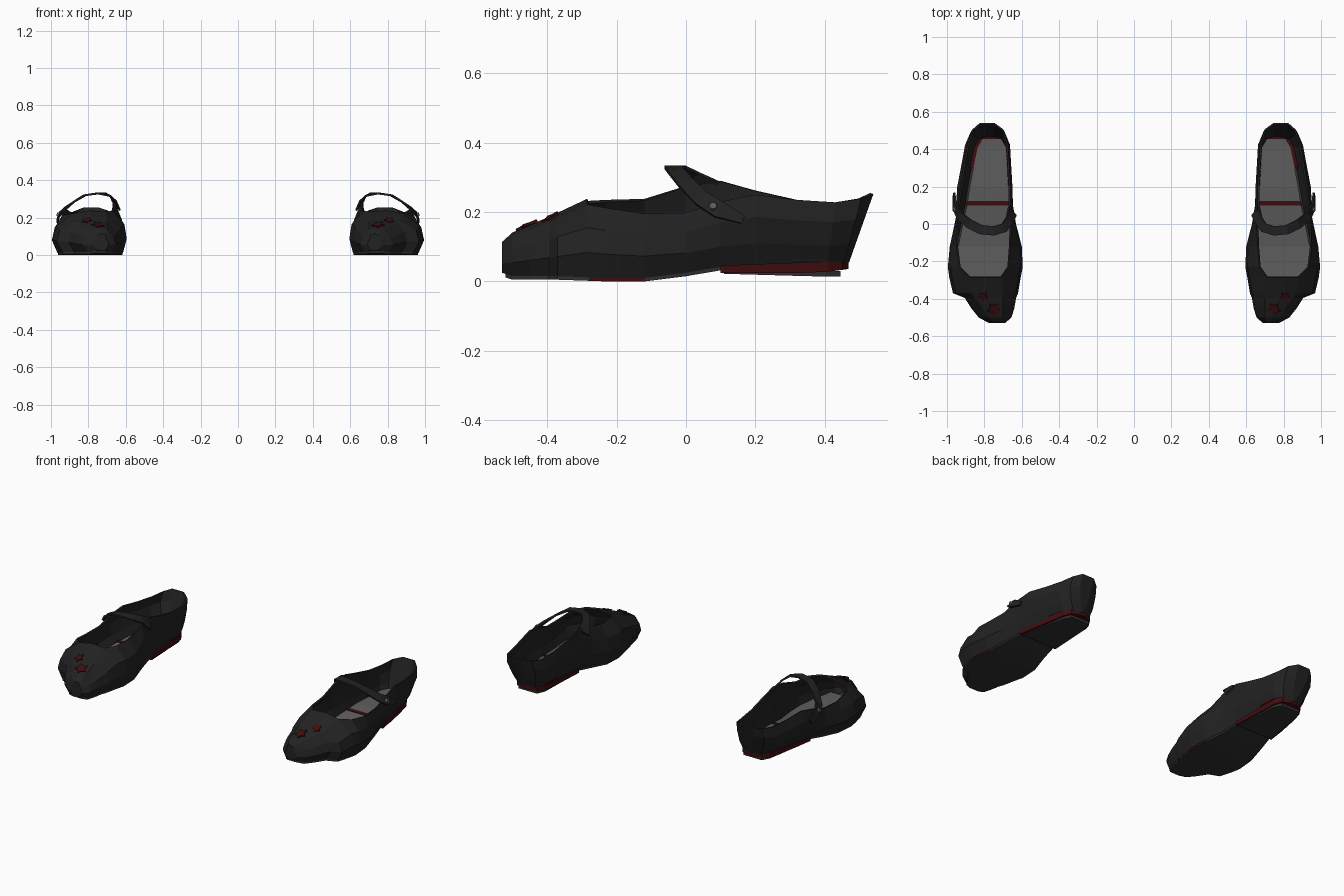
import bpy, bmesh, math
from mathutils import Vector
from mathutils.bvhtree import BVHTree

if "Cube" in bpy.data.objects:
    bpy.data.objects.remove(bpy.data.objects["Cube"])


def material(name, rgb):
    m = bpy.data.materials.new(name)
    m.diffuse_color = (*rgb, 1)
    m.use_nodes = True
    m.node_tree.nodes["Principled BSDF"].inputs["Base Color"].default_value = m.diffuse_color
    return m


BLACK = material("black leather", (0.016, 0.016, 0.016))
SOLE = material("dark grey rubber", (0.03, 0.03, 0.03))
GREY = material("grey lining", (0.11, 0.11, 0.11))
RED = material("dark red", (0.05, 0.004, 0.005))


def finish(name, bm, mats, thickness=0):
    """Turn a bmesh into a flat-shaded object mirrored to the other foot."""
    bmesh.ops.delete(bm, geom=[v for v in bm.verts if not v.link_faces], context='VERTS')
    bmesh.ops.recalc_face_normals(bm, faces=bm.faces)
    me = bpy.data.meshes.new(name)
    bm.to_mesh(me)
    bm.free()
    ob = bpy.data.objects.new(name, me)
    bpy.context.collection.objects.link(ob)
    for m in mats:
        me.materials.append(m)
    if thickness:
        s = ob.modifiers.new("thickness", 'SOLIDIFY')
        s.thickness, s.offset = thickness, -1
    ob.modifiers.new("other foot", 'MIRROR')
    return ob


# Stations from toe to heel:
# y, lean at top, x inner, x outer, z bottom, rim x inner, rim x outer, rim z inner, rim z outer
ST = [
    (-.530, .00, .690, .775, .025, .71, .75, .108, .105),
    (-.500, .00, .655, .830, .015, .70, .78, .135, .130),
    (-.450, .00, .640, .870, .015, .70, .81, .157, .150),
    (-.395, .00, .630, .905, .015, .70, .85, .180, .172),
    (-.370, .00, .620, .968, .015, .70, .87, .192, .182),
    (-.285, .00, .606, .988, .012, .71, .88, .232, .222),
    (-.230, .00, .595, .995, .010, .670, .935, .235, .212),
    (-.120, .00, .600, .985, .010, .660, .950, .238, .195),
    (.000, .00, .630, .965, .025, .655, .945, .275, .198),
    (.100, .00, .645, .955, .042, .660, .940, .290, .230),
    (.200, .00, .650, .945, .050, .660, .928, .262, .250),
    (.320, .00, .657, .922, .050, .667, .910, .235, .235),
    (.410, .02, .663, .903, .050, .675, .890, .226, .228),
    (.455, .05, .690, .875, .052, .697, .865, .238, .238),
    (.470, .07, .745, .825, .055, .745, .825, .252, .252),
]
OPEN = 5  # first station of the foot opening


def at(y):
    """Station values interpolated at y."""
    for a, b in zip(ST, ST[1:]):
        if y <= b[0]:
            t = max(0, (y - a[0]) / (b[0] - a[0]))
            return [p + (q - p) * t for p, q in zip(a, b)]
    return list(ST[-1])


# Upper: lofted cross-sections, open at the top behind the toe
bm = bmesh.new()
rings = []
for y, lean, xi, xo, zb, ri, ro, zi, zo in ST:
    h = min(1, max(0, (y + .05) / .2))       # 0 at forefoot, 1 at heel
    def lev(x, z, top):
        return bm.verts.new((x, y + lean * (z - zb) / (top - zb), z))
    w, m = .34 - .04 * h, .68
    side_in = [lev(xi + .02, zb, zi), lev(xi + .003 * h, zb + w * (zi - zb), zi),
               lev(xi + .012 * (1 - h), zb + m * (zi - zb), zi), lev(ri, zi, zi)]
    side_out = [lev(ro, zo, zo), lev(xo - .015 * (1 - h), zb + m * (zo - zb), zo),
                lev(xo - .022 * h, zb + w * (zo - zb), zo), lev(xo - .03 - .022 * h, zb, zo)]
    mid = lev((ri + ro) / 2, max(zi, zo) + .006, max(zi, zo) + .006)
    rings.append(side_in + [mid] + side_out)
for i, (a, b) in enumerate(zip(rings, rings[1:])):
    for j in range(9):
        if j in (3, 4) and i >= OPEN:
            continue
        k = (j + 1) % 9
        bm.faces.new((a[j], a[k], b[k], b[j]))
bm.faces.new(rings[0])
bm.faces.new([v for j, v in enumerate(rings[-1]) if j != 4])
bmesh.ops.recalc_face_normals(bm, faces=bm.faces)
for f in bm.faces:
    f.material_index = 1 if f.normal.z < -.85 else 0
tree = BVHTree.FromBMesh(bm)
finish("shoe_upper", bm, [BLACK, SOLE], .01)


def slab(name, ys, inset_in, inset_out, low, high, mats, rule=None):
    """Plate following the foot outline; low/high give z at each y."""
    bm = bmesh.new()
    rows = []
    for y in ys:
        s = at(y)
        h = min(1, max(0, (y + .05) / .2))
        l, r = s[2] + inset_in, s[3] - inset_out - .022 * h
        rows.append([bm.verts.new((x, y, z)) for x, z in
                     ((l, low(y)), (r, low(y)), (r, high(y)), (l, high(y)))])
    for a, b in zip(rows, rows[1:]):
        for j in range(4):
            k = (j + 1) % 4
            bm.faces.new((a[j], a[k], b[k], b[j]))
    bm.faces.new(rows[0])
    bm.faces.new(rows[-1])
    bmesh.ops.recalc_face_normals(bm, faces=bm.faces)
    if rule:
        for f in bm.faces:
            f.material_index = rule(f)
    return finish(name, bm, mats)


def base(y):
    return at(y)[4]


# Forefoot sole with a red edge under the ball of the foot
slab("front_sole", [-.52, -.5, -.45, -.395, -.37, -.28, -.23, -.12, 0, .1], .022, .032,
     lambda y: base(y) - .01, lambda y: base(y) + .003, [SOLE, RED],
     lambda f: int(abs(f.normal.x) > .7 and -.29 < f.calc_center_median().y < -.1))

# Heel: red layer over a rubber tip
HEEL = [.1, .13, .2, .32, .41, .45, .468]
slab("heel_red_layer", HEEL, .012, .022,
     lambda y: .024 + .012 * max(0, y - .38) / .09, lambda y: .046 + .014 * (y - .1) / .37, [RED])
slab("heel_tip", [.11, .14, .2, .32, .40, .445], .02, .032,
     lambda y: .022 - .008 * min(1, (y - .11) / .28), lambda y: .03, [SOLE])

# Insole, its red cross stripe and red trim around the heel
slab("insole", [-.46, -.395, -.37, -.28, -.23, -.12, 0, .1, .2, .32, .41, .455], .022, .045,
     lambda y: base(y) + .014, lambda y: base(y) + .03, [GREY])
slab("insole_stripe", [.10, .122], .02, .04,
     lambda y: base(y) + .028, lambda y: base(y) + .034, [RED])
slab("heel_lining_trim", [.30, .35, .41, .455, .468], .012, .022,
     lambda y: base(y) + .012, lambda y: base(y) + .026, [RED])

# Strap: ribbon arching over the instep
PATH = [Vector(p) for p in ((.650, .07, .262), (.667, .02, .300), (.695, -.02, .322),
                            (.75, -.037, .329), (.82, -.03, .319), (.88, .0, .283),
                            (.935, .045, .238), (.960, .095, .207), (.962, .165, .178))]
bm = bmesh.new()
rows = []
for i, p in enumerate(PATH):
    tan = (PATH[min(i + 1, len(PATH) - 1)] - PATH[max(i - 1, 0)]).normalized()
    out = Vector((p.x - .79, 0, p.z - .15)).normalized()
    wide = tan.cross(out).normalized() * (.04 if i == 0 else .012 if i == len(PATH) - 1 else .025)
    nrm = wide.cross(tan).normalized() * .005
    if nrm.dot(out) < 0:
        nrm = -nrm
    rows.append([bm.verts.new(p + a * wide + b * nrm)
                 for a, b in ((-1, -1), (1, -1), (1, 1), (-1, 1))])
for a, b in zip(rows, rows[1:]):
    for j in range(4):
        k = (j + 1) % 4
        bm.faces.new((a[j], a[k], b[k], b[j]))
bm.faces.new(rows[0])
bm.faces.new(rows[-1])
finish("strap", bm, [BLACK])

# Strap button
bm = bmesh.new()
bmesh.ops.create_cone(bm, cap_ends=True, segments=10, radius1=.014, radius2=.010, depth=.012)
bmesh.ops.rotate(bm, verts=bm.verts, matrix=Vector((0, 0, 1)).rotation_difference(
    Vector((1, 0, .3))).to_matrix())
bmesh.ops.translate(bm, verts=bm.verts, vec=(.963, .078, .217))
finish("strap_button", bm, [GREY])


# Toe flowers: five-petalled plates lying on the toe
def flower(name, x, y, r):
    loc, nor, _, _ = tree.ray_cast(Vector((x, y, 1)), Vector((0, 0, -1)))
    rot = Vector((0, 0, 1)).rotation_difference(nor)
    bm = bmesh.new()
    pts = [Vector((rad * math.cos(a), rad * math.sin(a), 0)) for i in range(10)
           for a, rad in [(i * math.pi / 5 + .3, r if i % 2 else r * .6)]]
    top = [bm.verts.new(loc + rot @ (p + Vector((0, 0, .006)))) for p in pts]
    bot = [bm.verts.new(loc + rot @ (p - Vector((0, 0, .002)))) for p in pts]
    bm.faces.new(top)
    bm.faces.new(bot)
    for i in range(10):
        k = (i + 1) % 10
        bm.faces.new((top[i], top[k], bot[k], bot[i]))
    finish(name, bm, [RED])


flower("large_toe_flower", .748, -.455, .037)
flower("small_toe_flower", .808, -.388, .029)
